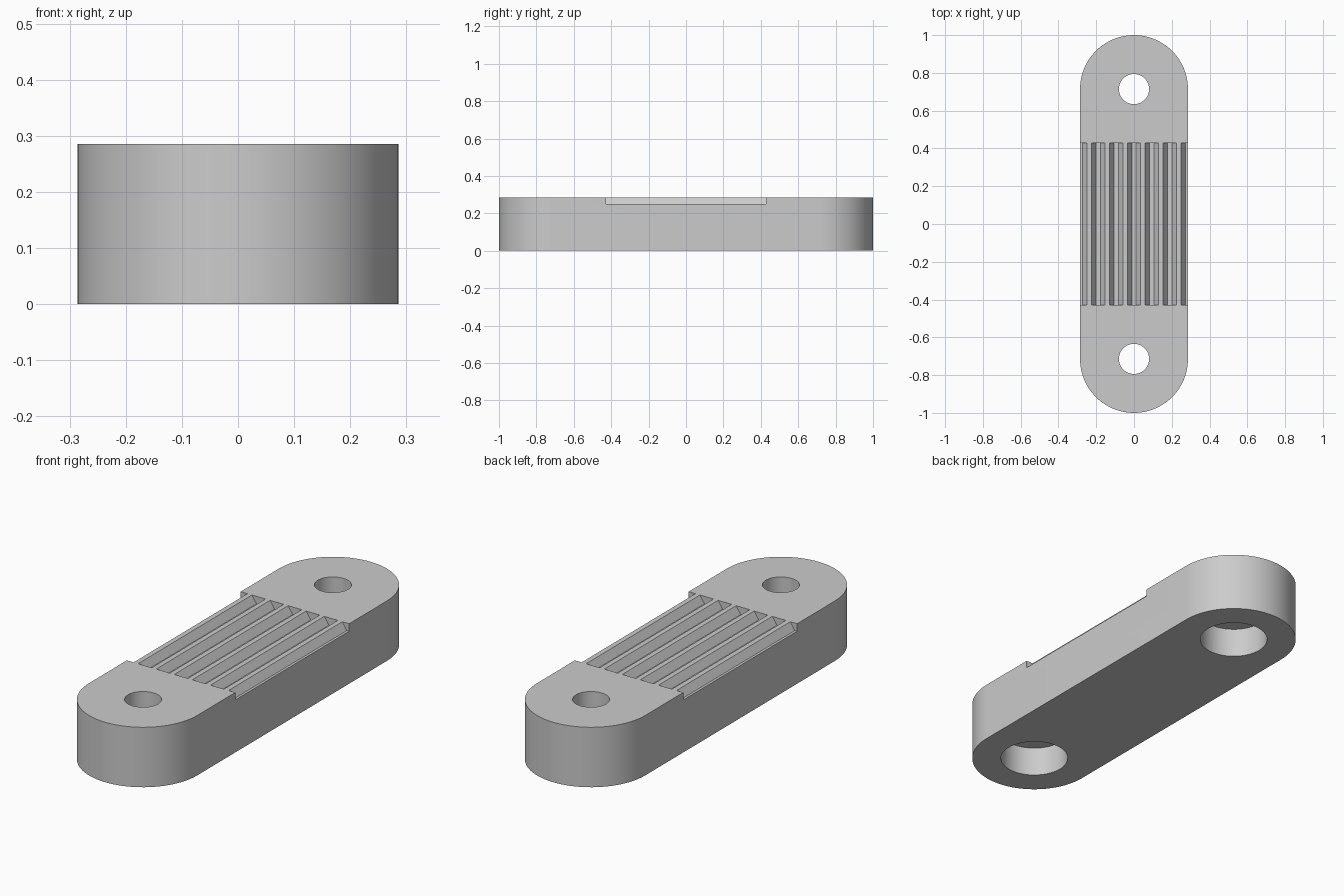
import bpy, bmesh, math

if "Cube" in bpy.data.objects:
    bpy.data.objects.remove(bpy.data.objects["Cube"], do_unlink=True)

R = 2 / 7             # end radius, also the height of the bar
HOLE_Y = 1 - R        # bolt hole centres
PITCH = R / 3         # spacing of the grooves
GROOVE_Z = R * 7 / 8  # groove floor
GROOVE_Y = R * 1.5    # half length of the grooves

grey = bpy.data.materials.new("light_grey")
grey.use_nodes = True
colour = (0.6, 0.6, 0.6, 1)
grey.diffuse_color = colour
grey.node_tree.nodes["Principled BSDF"].inputs["Base Color"].default_value = colour


def prism(name, points, direction):
    """Extrude a closed loop of 3D points along a direction."""
    bm = bmesh.new()
    face = bm.faces.new([bm.verts.new(p) for p in points])
    new = bmesh.ops.extrude_face_region(bm, geom=[face])["geom"]
    bmesh.ops.translate(bm, vec=direction,
                        verts=[v for v in new if isinstance(v, bmesh.types.BMVert)])
    bmesh.ops.recalc_face_normals(bm, faces=bm.faces)
    mesh = bpy.data.meshes.new(name)
    bm.to_mesh(mesh)
    bm.free()
    mesh.materials.append(grey)
    obj = bpy.data.objects.new(name, mesh)
    bpy.context.collection.objects.link(obj)
    return obj


def arc(radius, y, z, start, sweep, steps):
    return [(radius * math.cos(start + sweep * i / steps),
             y + radius * math.sin(start + sweep * i / steps), z) for i in range(steps + 1)]


def cut(target, cutter):
    mod = target.modifiers.new("cut", "BOOLEAN")
    mod.operation, mod.solver, mod.object = "DIFFERENCE", "EXACT", cutter
    bpy.context.view_layer.objects.active = target
    bpy.ops.object.modifier_apply(modifier=mod.name)
    bpy.data.objects.remove(cutter, do_unlink=True)


# Bar with rounded ends
outline = arc(R, HOLE_Y, 0, 0, math.pi, 40) + arc(R, -HOLE_Y, 0, math.pi, math.pi, 40)
bar = prism("grooved_bar", outline, (0, 0, R))

# Bolt holes, each with a wide counterbore from below
for side in (-1, 1):
    for radius, top in ((0.08, R + 0.1), (0.154, R / 2)):
        ring = arc(radius, side * HOLE_Y, -0.1, 0, math.tau, 48)[:-1]
        cut(bar, prism("hole_cutter", ring, (0, 0, top + 0.1)))

# Sloped grooves across the middle of the top
for k in range(-3, 4):
    half = [(PITCH / 8, GROOVE_Z), (PITCH * 3 / 8, R), (PITCH * 3 / 8, R + 0.05)]
    section = half + [(-x, z) for x, z in reversed(half)]
    points = [(k * PITCH + x, -GROOVE_Y, z) for x, z in section]
    cut(bar, prism("groove_cutter", points, (0, 2 * GROOVE_Y, 0)))

# Smooth the curved walls, keep the edges crisp
bpy.ops.object.select_all(action="DESELECT")
bar.select_set(True)
bpy.context.view_layer.objects.active = bar
bpy.ops.object.shade_smooth_by_angle(angle=math.radians(30))
